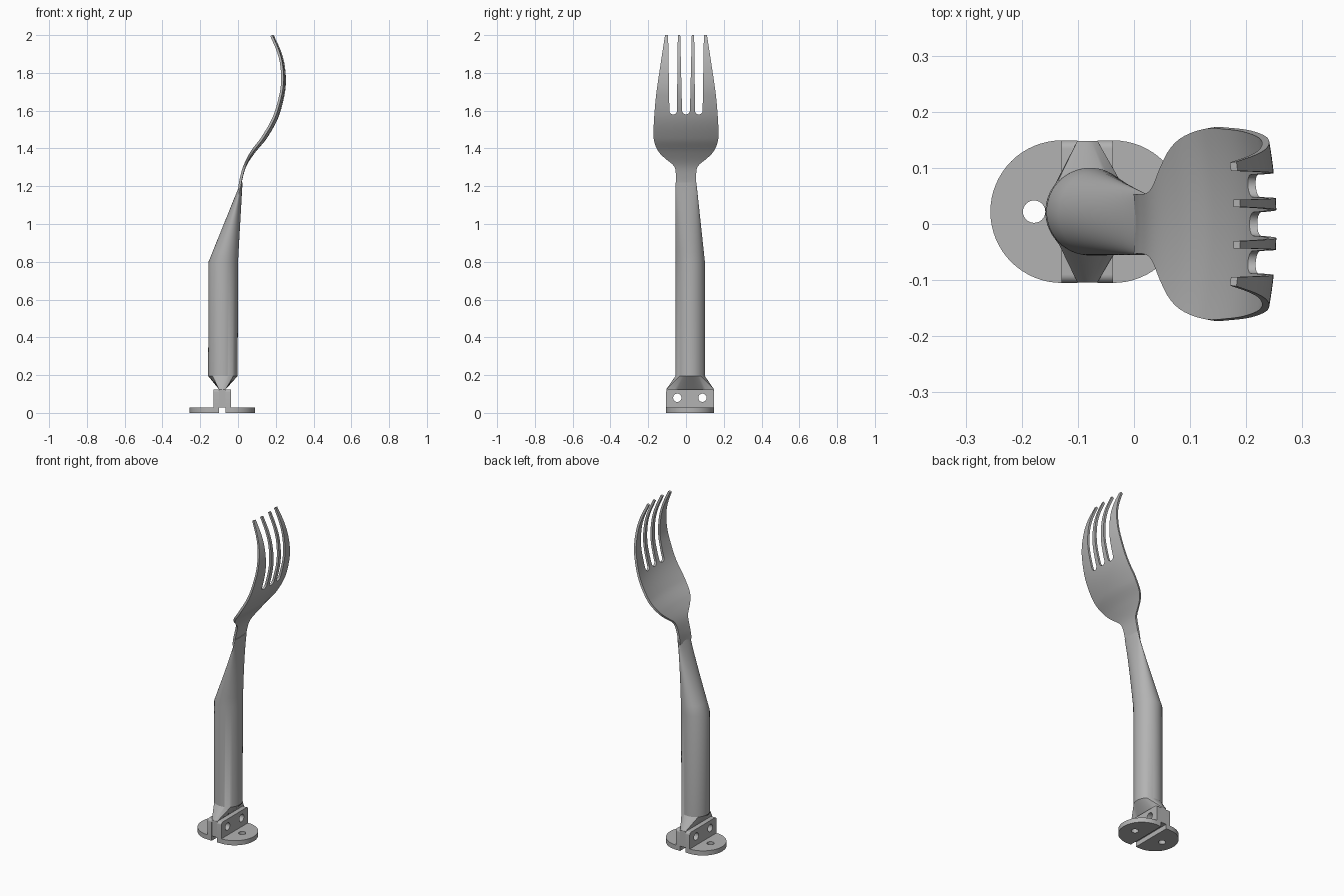
import bpy, bmesh, math
from math import cos, sin, pi
from mathutils import Matrix

cube = bpy.data.objects.get("Cube")
if cube:
    bpy.data.objects.remove(cube, do_unlink=True)

grey = bpy.data.materials.new("satin grey")
grey.use_nodes = True
grey.diffuse_color = (0.45, 0.45, 0.45, 1)
grey.node_tree.nodes["Principled BSDF"].inputs["Base Color"].default_value = grey.diffuse_color

CX, CY = -0.083, 0.022      # axis of the handle and mount
N = 64


def make(name, bm):
    bmesh.ops.recalc_face_normals(bm, faces=bm.faces)
    mesh = bpy.data.meshes.new(name)
    bm.to_mesh(mesh)
    bm.free()
    mesh.materials.append(grey)
    ob = bpy.data.objects.new(name, mesh)
    bpy.context.collection.objects.link(ob)
    return ob


def prism(bm, points, shift):
    """Extrude a closed outline by a vector."""
    face = bm.faces.new([bm.verts.new(p) for p in points])
    new = bmesh.ops.extrude_face_region(bm, geom=[face])["geom"]
    bmesh.ops.translate(bm, vec=shift, verts=[v for v in new if isinstance(v, bmesh.types.BMVert)])


def loft(bm, rings):
    rows = [[bm.verts.new(p) for p in ring] for ring in rings]
    for a, b in zip(rows, rows[1:]):
        for i in range(len(a)):
            j = (i + 1) % len(a)
            bm.faces.new((a[i], a[j], b[j], b[i]))
    bm.faces.new(rows[0])
    bm.faces.new(rows[-1])


def ring(x, y, z, rx, ry, square=False):
    pts = []
    for i in range(N):
        c, s = cos(2 * pi * i / N), sin(2 * pi * i / N)
        k = 1 / max(abs(c), abs(s)) if square else 1
        pts.append((x + rx * k * c, y + ry * k * s, z))
    return pts


def finish(ob, cutter=None):
    """Cut, apply the modifiers and smooth."""
    if cutter:
        cutter.hide_render = True
        cutter.hide_set(True)
        mod = ob.modifiers.new("cut", "BOOLEAN")
        mod.object, mod.solver = cutter, "EXACT"
    graph = bpy.context.evaluated_depsgraph_get()
    ob.data = bpy.data.meshes.new_from_object(ob.evaluated_get(graph))
    ob.modifiers.clear()
    bpy.ops.object.select_all(action="DESELECT")
    ob.select_set(True)
    bpy.context.view_layer.objects.active = ob
    bpy.ops.object.shade_smooth_by_angle(angle=math.radians(32))


def curve(points, z):
    """Smooth interpolation through (z, value) pairs."""
    i = max(k for k in range(len(points) - 1) if points[k][0] <= z or k == 0)

    def slope(k):
        a, b = points[max(k - 1, 0)], points[min(k + 1, len(points) - 1)]
        return (b[1] - a[1]) / (b[0] - a[0])
    (z0, v0), (z1, v1) = points[i], points[i + 1]
    h = z1 - z0
    t = (z - z0) / h
    return ((2 * t**3 - 3 * t * t + 1) * v0 + (t**3 - 2 * t * t + t) * h * slope(i)
            + (3 * t * t - 2 * t**3) * v1 + (t**3 - t * t) * h * slope(i + 1))


# Bolt holes through the mount
bm = bmesh.new()
for y in (CY - 0.068, CY + 0.065):
    prism(bm, [(-0.2, y + 0.022 * cos(a), 0.08 + 0.022 * sin(a))
               for a in (2 * pi * i / 24 for i in range(24))], (0.25, 0, 0))
for side in (-1, 1):
    bmesh.ops.create_cone(bm, cap_ends=True, segments=24, radius1=0.02, radius2=0.02, depth=0.1,
                          matrix=Matrix.Translation((CX + side * 0.095, CY, 0)))
bolt_holes = make("bolt_hole_cutter", bm)

# Two foot brackets, each a half disc with an upright ear
R = 0.127
for side, name in ((-1, "right"), (1, "left")):
    bm = bmesh.new()
    arc = [-pi / 2 + pi * i / 32 for i in range(33)]
    prism(bm, [(CX + side * 0.018, CY - R, 0)]
          + [(CX + side * (0.046 + R * cos(a)), CY + R * sin(a), 0) for a in arc]
          + [(CX + side * 0.018, CY + R, 0)], (0, 0, 0.028))
    foot = make(name + "_foot", bm)
    finish(foot, bolt_holes)
    bm = bmesh.new()
    corner = [pi / 2 * i / 6 for i in range(7)]
    top = [(R - 0.015 + 0.015 * cos(a), 0.11 + 0.015 * sin(a)) for a in corner]
    outline = [(R, 0.028)] + top + [(-y, z) for y, z in reversed(top)] + [(-R, 0.028)]
    prism(bm, [(CX + side * 0.018, CY + y, z) for y, z in outline], (side * 0.028, 0, 0))
    finish(make(name + "_ear", bm), bolt_holes)

# Handle: flat tab, round grip, then a taper to the thin neck
bm = bmesh.new()
rings = [ring(CX, CY, 0.028, 0.018, R - 0.001, True),
         ring(CX, CY, 0.125, 0.018, R - 0.001, True),
         ring(CX + 0.003, CY, 0.195, 0.078, 0.078),
         ring(CX + 0.005, CY, 0.8, 0.078, 0.078)]
for i in range(1, 9):
    t = i / 8
    left, right = -0.156 + 0.17 * t, 0.024 * t
    rings.append(ring((left + right) / 2, CY * (1 - t), 0.8 + 0.42 * t,
                      (right - left) / 2, 0.078 - 0.023 * t))
loft(bm, rings)
finish(make("handle", bm), bolt_holes)

# Fork head: a curved sheet following a side profile and a width profile
depth = [(1.18, 0.014), (1.24, 0.024), (1.31, 0.046), (1.38, 0.092), (1.45, 0.15), (1.56, 0.212),
         (1.68, 0.246), (1.76, 0.254), (1.85, 0.246), (1.92, 0.226), (2.0, 0.19)]
width = [(1.18, 0.054), (1.28, 0.055), (1.31, 0.066), (1.34, 0.102), (1.37, 0.135), (1.41, 0.16),
         (1.46, 0.172), (1.52, 0.171), (1.6, 0.166), (1.7, 0.156), (1.85, 0.134), (2.0, 0.111)]
bm = bmesh.new()
rows = []
for i in range(73):
    z = 1.18 + 0.82 * i / 72
    x, w = curve(depth, z), curve(width, z)
    ys = [w * (j / 10 - 1) for j in range(21)]
    rows.append([bm.verts.new((x - 0.6 * y * y, y, z)) for y in ys])
for a, b in zip(rows, rows[1:]):
    for j in range(20):
        bm.faces.new((a[j], a[j + 1], b[j + 1], b[j]))
head = make("fork_head", bm)
# outward normals face the convex +x side
if head.data.polygons[0].normal.x < 0:
    head.data.flip_normals()
solid = head.modifiers.new("thickness", "SOLIDIFY")
solid.thickness, solid.offset = 0.013, -1

# Round-bottomed slots between the tines
bm = bmesh.new()
for low, high, top_low, top_high in ((-0.088, -0.048, -0.095, -0.043),
                                     (-0.021, 0.021, -0.031, 0.031),
                                     (0.048, 0.088, 0.043, 0.095)):
    mid, r = (low + high) / 2, (high - low) / 2
    arc = [pi + pi * i / 16 for i in range(17)]
    prism(bm, [(-0.2, mid + r * cos(a), 1.58 + r + r * sin(a)) for a in arc]
          + [(-0.2, top_high, 2.02), (-0.2, top_low, 2.02)], (0.6, 0, 0))
finish(head, make("slot_cutter", bm))
